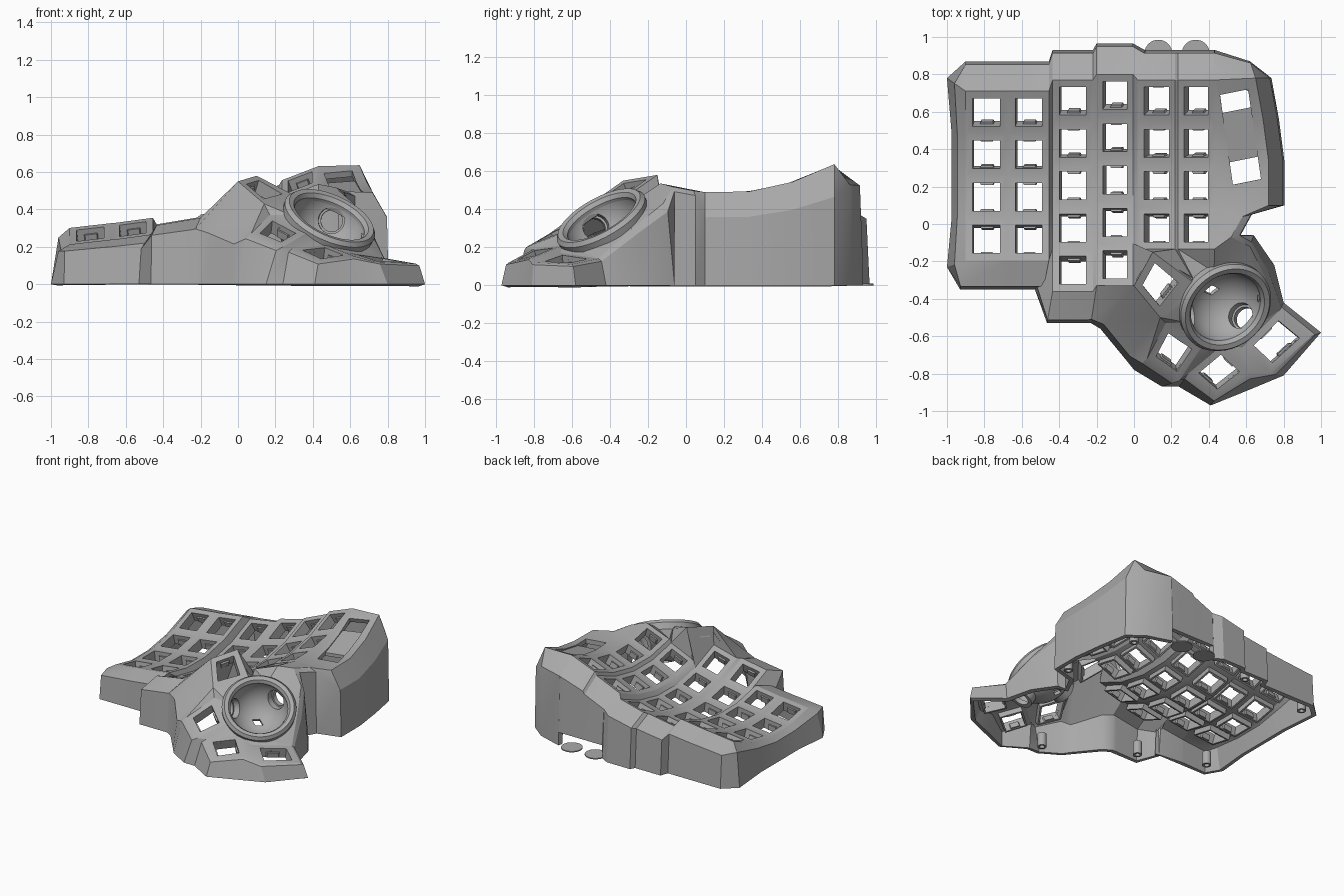
import bpy, bmesh, math
from mathutils import Vector, Matrix

cube = bpy.data.objects.get("Cube")
if cube:
    bpy.data.objects.remove(cube)

grey = bpy.data.materials.new("matte grey")
grey.use_nodes = True
grey.diffuse_color = (0.4, 0.4, 0.4, 1)
grey.node_tree.nodes["Principled BSDF"].inputs["Base Color"].default_value = grey.diffuse_color


def finish(name, bm, solid=0, cutters=()):
    """Turn a bmesh into a shaded object, with optional thickness and cuts."""
    mesh = bpy.data.meshes.new(name)
    bm.to_mesh(mesh)
    bm.free()
    ob = bpy.data.objects.new(name, mesh)
    bpy.context.collection.objects.link(ob)
    mesh.materials.append(grey)
    bpy.ops.object.select_all(action='DESELECT')
    ob.select_set(True)
    bpy.context.view_layer.objects.active = ob
    if solid:
        mod = ob.modifiers.new("thickness", 'SOLIDIFY')
        mod.thickness, mod.offset = solid, -1
        bpy.ops.object.modifier_apply(modifier=mod.name)
    for cutter in cutters:
        mod = ob.modifiers.new("cut", 'BOOLEAN')
        mod.operation, mod.solver, mod.object = 'DIFFERENCE', 'EXACT', cutter
        bpy.ops.object.modifier_apply(modifier=mod.name)
    bpy.ops.object.shade_smooth_by_angle(angle=math.radians(25))
    return ob


def weld(bm):
    bmesh.ops.remove_doubles(bm, verts=bm.verts, dist=1e-5)
    for e in [e for e in bm.edges if e.is_wire]:
        bm.edges.remove(e)
    bmesh.ops.recalc_face_normals(bm, faces=bm.faces)


def face(bm, *pts):
    pts = [p for i, p in enumerate(pts) if (p - pts[i - 1]).length > 1e-5]
    if len(pts) > 2:
        bm.faces.new([bm.verts.new(p) for p in pts])


def prism(bm, poly, n, top, bottom):
    """Block between two depths below a polygon."""
    a = [p - n * top for p in poly]
    b = [p - n * bottom for p in poly]
    face(bm, *a)
    face(bm, *reversed(b))
    for i in range(len(poly)):
        face(bm, a[i - 1], b[i - 1], b[i], a[i])


def lathe(name, profile, matrix, seg=48, cutters=()):
    """Spin a closed profile of (radius, height) around z."""
    bm = bmesh.new()
    turns = [k * math.tau / seg for k in range(seg)]
    rings = [[bm.verts.new((r * math.cos(t), r * math.sin(t), z)) for t in turns] for r, z in profile]
    for i, b in enumerate(rings):
        a = rings[i - 1]
        for k in range(seg):
            bm.faces.new((a[k - 1], a[k], b[k], b[k - 1]))
    weld(bm)
    bm.transform(matrix)
    return finish(name, bm, cutters=cutters)


shell = bmesh.new()
sockets = bmesh.new()


def key(c):
    """Plate around a square hole, with a clipped switch socket below it."""
    mid = sum(c, Vector()) / 4
    n = (c[2] - c[0]).cross(c[3] - c[1]).normalized()
    if n.z < 0:
        n.negate()
    hole = [mid + (p - mid) * 0.66 for p in c]
    rim = [mid + (p - mid) * 0.78 for p in c]
    for i in range(4):
        face(shell, c[i - 1], c[i], hole[i], hole[i - 1])
        prism(sockets, [hole[i - 1], hole[i], rim[i], rim[i - 1]], n, 0.02, 0.075)
    for i in (1, 3):
        a, b = hole[i].lerp(hole[i - 1], 0.25), hole[i].lerp(hole[i - 1], 0.75)
        prism(sockets, [a, b, b.lerp(mid, 0.15), a.lerp(mid, 0.15)], n, 0.03, 0.07)


# Finger columns: left x, right x, left z, right z, bowl centre y, back edge y, rows, wall foot y
columns = [
    (-0.9, -0.68, 0.16, 0.185, 0.15, 0.71, 4, 0.87),
    (-0.67, -0.455, 0.185, 0.214, 0.15, 0.71, 4, 0.87),
    (-0.435, -0.22, 0.174, 0.21, 0.2, 0.77, 5, 0.93),
    (-0.2, -0.005, 0.22, 0.27, 0.22, 0.8, 5, 0.965),
    (0.02, 0.22, 0.3, 0.385, 0.2, 0.77, 4, 0.93),
    (0.235, 0.43, 0.41, 0.485, 0.2, 0.77, 4, 0.93),
]


def P(c, side, i):
    """Corner of row edge i in column c, on its left (0) or right (1) side."""
    col = columns[c]
    y = col[5] - 0.226 * i
    return Vector((col[side], y, col[2 + side] + 0.45 * (y - col[4]) ** 2))


for c, col in enumerate(columns):
    for i in range(col[6]):
        key([P(c, 0, i), P(c, 1, i), P(c, 1, i + 1), P(c, 0, i + 1)])
    if c < 5:
        for i in range(min(col[6], columns[c + 1][6])):
            face(shell, P(c, 1, i), P(c + 1, 0, i), P(c + 1, 0, i + 1), P(c, 1, i + 1))


# Long slot beside the last finger column
def S(x, y):
    return Vector((x, y, 0.485 + 0.45 * (y - 0.2) ** 2))


edge = [S(0.65, 0.78), S(0.69, 0.56), S(0.72, 0.33), S(0.72, 0.1)]
slot_l = [S(0.46 + 0.023 * t, 0.69 - 0.16 * t) for t in range(4)]
slot_r = [S(0.61 + 0.023 * t, 0.72 - 0.16 * t) for t in range(4)]
for i in range(3):
    face(shell, P(5, 1, i), slot_l[i], slot_l[i + 1], P(5, 1, i + 1))
    face(shell, edge[i], slot_r[i], slot_r[i + 1], edge[i + 1])
face(shell, P(5, 1, 0), edge[0], slot_r[0], slot_l[0])
face(shell, P(5, 1, 3), slot_l[3], slot_r[3], edge[3])
panel = bmesh.new()
ends = [(side[0].lerp(side[3], 0.2), side[0].lerp(side[3], 0.75)) for side in (slot_l, slot_r)]
prism(panel, [ends[0][0], ends[1][0], ends[1][1], ends[0][1]], Vector((0, 0, 1)), 0.03, 0.055)
weld(panel)
finish("slot_panel", panel)

# Thumb keys
thumb_a = [(0, -0.33, 0.55), (0.1, -0.15, 0.58), (0.29, -0.31, 0.47), (0.14, -0.5, 0.43)]
thumb_b = [(0.17, -0.53, 0.37), (0.36, -0.66, 0.27), (0.24, -0.84, 0.2), (0.07, -0.72, 0.27)]
thumb_c = [(0.47, -0.65, 0.21), (0.62, -0.79, 0.15), (0.44, -0.93, 0.12), (0.29, -0.8, 0.19)]
thumb_d = [(0.58, -0.66, 0.17), (0.78, -0.46, 0.14), (0.95, -0.6, 0.11), (0.73, -0.8, 0.12)]
A, B, C, D = [[Vector(p) for p in corners] for corners in (thumb_a, thumb_b, thumb_c, thumb_d)]
for corners in (A, B, C, D):
    key(corners)

# Tilted ball opening
n = Vector((0.37, -0.45, 0.81)).normalized()
u = (Vector((1, 0, 0)) - n * n.x).normalized()
tilt = Matrix((u, n.cross(u), n)).transposed().to_4x4()
ball = Vector((0.49, -0.445, 0.345))
tilt.translation = ball
opening = [tilt @ Vector((0.225 * math.cos(k * math.tau / 24), 0.225 * math.sin(k * math.tau / 24), -0.02))
           for k in range(24)]

# Web stitched clockwise between the opening and everything around it
notch_a, notch_b = S(0.58, 0.04), S(0.52, -0.07)
side_a, side_b = Vector((0.62, -0.12, 0.43)), Vector((0.7, -0.28, 0.3))
corner = P(5, 1, 4)
around = [corner, notch_b, side_a, side_b, D[1], D[0], C[0], B[1], B[0], A[3], A[2], A[1],
          P(4, 1, 4), P(5, 0, 4)]


def angle(p):
    return math.atan2(p.y - ball.y, p.x - ball.x)


def turn(p):
    return (angle(corner) - angle(p)) % math.tau


opening.sort(key=turn)
outer_turn = [turn(p) for p in around] + [math.tau, math.inf]
inner_turn = [turn(p) for p in opening] + [math.tau + turn(opening[0]), math.inf]
around.append(around[0])
opening.append(opening[0])
i = j = 0
while i + 1 < len(around) or j + 1 < len(opening):
    if outer_turn[i + 1] <= inner_turn[j + 1]:
        face(shell, around[i], around[i + 1], opening[j])
        i += 1
    else:
        face(shell, around[i], opening[j + 1], opening[j])
        j += 1

# Remaining webs between plates
for pts in (
    (P(5, 1, 3), edge[3], notch_a, corner), (corner, notch_a, notch_b),
    (P(4, 0, 4), P(4, 1, 4), A[1]), (P(3, 1, 4), P(4, 0, 4), A[1]),
    (P(3, 1, 5), P(3, 1, 4), A[1], A[0]), (P(3, 0, 5), P(3, 1, 5), A[0]),
    (B[1], C[0], C[3], B[2]), (C[0], D[0], C[1]), (D[0], D[3], C[1]), (A[3], B[0], B[3]),
):
    face(shell, *pts)

# Outer wall, clockwise: each station runs from rim over a shoulder to its foot
wall = []


def station(rim, x, y, drop=0.17, z=0, reach=0.9):
    foot = Vector((x, y, z))
    shoulder = rim.lerp(foot, reach)
    shoulder.z = rim.z * (1 - drop)
    wall.append((rim, shoulder, foot))


station(P(0, 0, 0), -1, 0.78, reach=0.6)
for c, col in enumerate(columns):
    for side in (0, 1):
        # The port is a gap under the wall behind the last two columns
        if c == 4 and side == 0:
            station(P(c, 0, 0), col[0] + 0.038, col[7])
        station(P(c, side, 0), col[side] + (0.04 if c == 4 and side == 0 else 0), col[7],
                z=0.1 if c > 3 else 0)
station(P(5, 1, 0), 0.432, 0.93)
station(edge[0], 0.62, 0.87)
for p in edge:
    station(p, p.x + 0.085, p.y, 0.27)
for p in (notch_a, notch_b):
    station(p, p.x + 0.05, p.y + 0.01, 0.05)
for p, x, y in ((side_a, 0.64, -0.06), (side_b, 0.75, -0.22), (D[1], 0.8, -0.42), (D[2], 1, -0.58),
                (D[3], 0.8, -0.81), (C[1], 0.62, -0.885), (C[2], 0.41, -0.97), (C[3], 0.24, -0.87),
                (B[2], 0.15, -0.87), (B[3], 0, -0.78)):
    station(p, x, y, 0.1, reach=0.4)
for p in (A[3], A[0]):
    station(p, p.x - 0.18, p.y - 0.23, 0.5)
for c in (3, 2, 1, 0):
    for side in (1, 0):
        if (c, side) != (3, 1):
            station(P(c, side, columns[c][6]), columns[c][side] - 0.03, -0.53 if c > 1 else -0.35)
    if c == 2:
        station(P(2, 0, 4), -0.53, -0.35)
station(P(0, 0, 4), -1, -0.23, reach=0.6)
for i in (3, 2, 1):
    station(P(0, 0, i), -0.975, P(0, 0, i).y, reach=0.6)
for i, b in enumerate(wall):
    a = wall[i - 1]
    for k in (0, 1):
        face(shell, a[k], b[k], b[k + 1], a[k + 1])

weld(shell)
if sum(f.normal.z * f.calc_area() for f in shell.faces) < 0:
    bmesh.ops.reverse_faces(shell, faces=shell.faces)
finish("case_shell", shell, solid=0.035)
weld(sockets)
finish("switch_sockets", sockets)

# Ball collar
lathe("ball_collar", [(0.205, -0.05), (0.2, 0), (0.215, 0.022), (0.243, 0.027), (0.26, 0.005),
                      (0.255, -0.045), (0.225, -0.06)], tilt)

# Three bearing holders around the cup and a sensor slot at its bottom
cutters = []


def add_cutter(matrix, sx, sy, seg):
    bm = bmesh.new()
    bmesh.ops.create_cone(bm, cap_ends=True, segments=seg, radius1=1, radius2=1, depth=0.2,
                          matrix=matrix @ Matrix.Diagonal((sx, sy, 1, 1)))
    cutters.append(finish("cup_cutter", bm))


add_cutter(tilt @ Matrix.Translation((0, 0, -0.2)), 0.045, 0.03, 4)
for k in range(3):
    holder = (tilt @ Matrix.Rotation(math.radians(120 * k - 45), 4, 'Z')
              @ Matrix.Rotation(math.radians(117), 4, 'Y'))
    add_cutter(holder @ Matrix.Translation((0, 0, 0.2)), 0.07, 0.07, 32)
    lathe("bearing_holder", [(0.07, 0.19), (0.07, 0.235), (0.058, 0.235), (0.058, 0.27), (0.088, 0.27),
                             (0.088, 0.19)], holder, 32)

# Ball cup
arc = [t * math.pi / 24 for t in range(12)]
cup = [(0.203 * math.cos(t), -0.203 * math.sin(t)) for t in arc] + [(0, -0.203), (0, -0.228)]
cup += [(0.228 * math.cos(t), -0.228 * math.sin(t)) for t in reversed(arc)]
lathe("ball_cup", cup, tilt, cutters=cutters)
for cutter in cutters:
    bpy.data.objects.remove(cutter)

# Screw posts inside the wall and thin feet by the port
for x, y in ((-0.88, 0.76), (-0.3, 0.84), (0.62, 0.74), (-0.86, -0.24), (-0.4, -0.44), (0.18, -0.78), (0.72, 0.15)):
    lathe("screw_post", [(0.018, 0), (0.018, 0.1), (0.032, 0.1), (0.032, 0)], Matrix.Translation((x, y, 0)), 20)
for x in (0.13, 0.33):
    lathe("foot_disc", [(0, 0), (0.075, 0), (0.075, 0.008), (0, 0.008)], Matrix.Translation((x, 0.91, 0)), 32)
